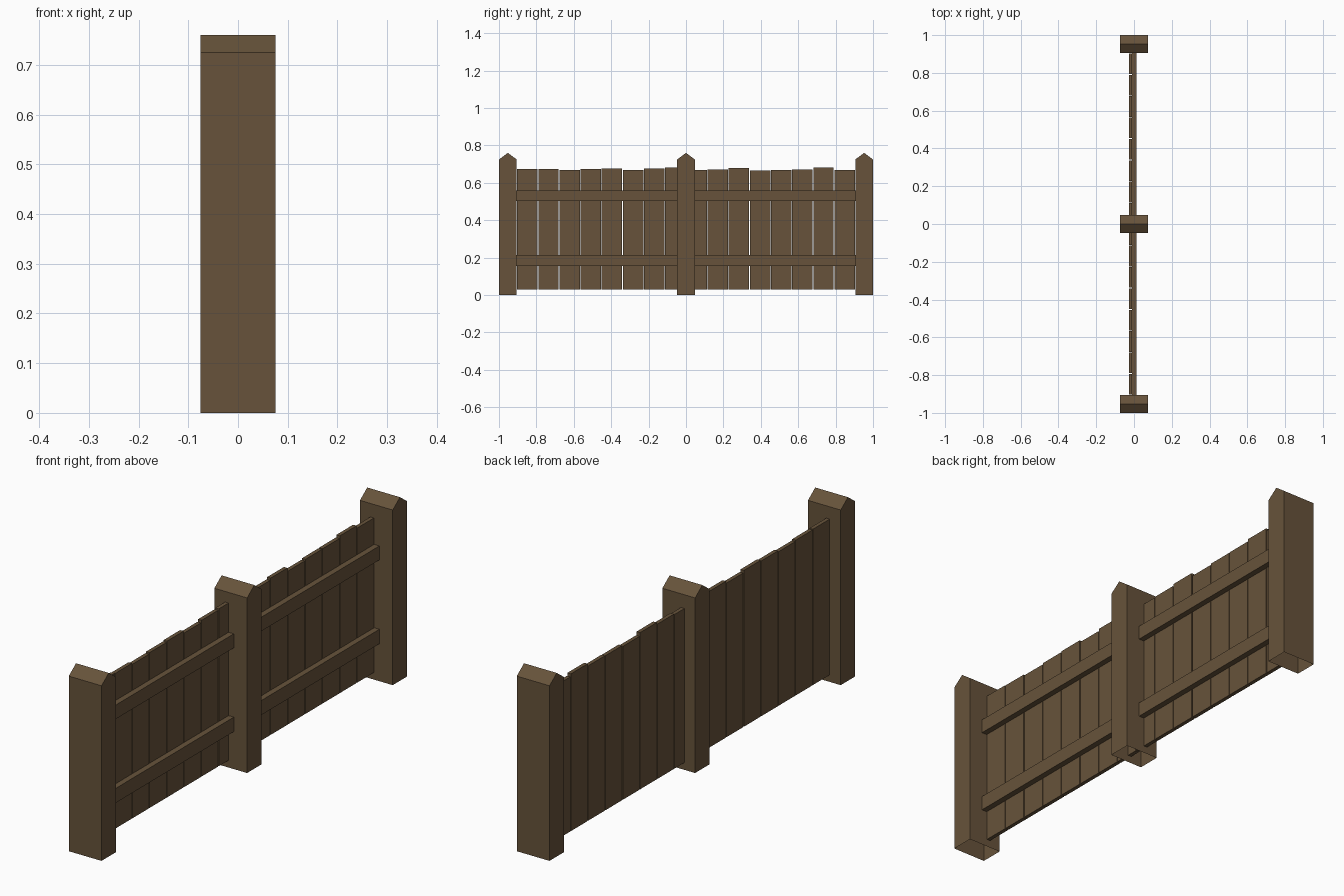
import bpy, bmesh

if "Cube" in bpy.data.objects:
    bpy.data.objects.remove(bpy.data.objects["Cube"])

wood = bpy.data.materials.new("brown wood")
wood.diffuse_color = (0.135, 0.086, 0.043, 1)
wood.use_nodes = True
wood.node_tree.nodes["Principled BSDF"].inputs["Base Color"].default_value = wood.diffuse_color


def make_object(name, bm):
    bmesh.ops.recalc_face_normals(bm, faces=bm.faces)
    mesh = bpy.data.meshes.new(name)
    bm.to_mesh(mesh)
    bm.free()
    mesh.materials.append(wood)
    obj = bpy.data.objects.new(name, mesh)
    bpy.context.collection.objects.link(obj)


def box(name, x0, x1, y0, y1, z0, z1):
    bm = bmesh.new()
    bmesh.ops.create_cube(bm, size=1)
    for v in bm.verts:
        v.co.x = x1 if v.co.x > 0 else x0
        v.co.y = y1 if v.co.y > 0 else y0
        v.co.z = z1 if v.co.z > 0 else z0
    make_object(name, bm)


def post(name, y, half=0.0475, depth=0.075):
    # Gabled profile extruded along x, hollow underneath
    profile = [(-half, 0), (half, 0), (half, 0.725), (0, 0.76), (-half, 0.725)]
    bm = bmesh.new()
    face = bm.faces.new([bm.verts.new((-depth, y + a, z)) for a, z in profile])
    ext = bmesh.ops.extrude_face_region(bm, geom=[face], use_keep_orig=True)
    for v in ext["geom"]:
        if isinstance(v, bmesh.types.BMVert):
            v.co.x = depth
    bmesh.ops.recalc_face_normals(bm, faces=bm.faces)
    base = [f for f in bm.faces if all(v.co.z < 0.001 for v in f.verts)]
    bmesh.ops.delete(bm, geom=base, context='FACES_ONLY')
    make_object(name, bm)


# Three posts
for label, y in (("left", -0.9525), ("middle", 0), ("right", 0.9525)):
    post(label + "_post", y)

# Vertical boards with slightly uneven tops
tops = [0.675, 0.673, 0.668, 0.673, 0.677, 0.668, 0.677, 0.681,
        0.668, 0.671, 0.679, 0.665, 0.670, 0.671, 0.681, 0.670]
pitch = 1.81 / len(tops)
for i, top in enumerate(tops):
    y = -0.905 + i * pitch
    box(f"board_{i + 1}", -0.026, -0.01, y + 0.002, y + pitch - 0.002, 0.03, top)

# Horizontal rails on the +x side
for label, z0, z1 in (("lower", 0.155, 0.215), ("upper", 0.502, 0.56)):
    box(label + "_rail", -0.01, 0.014, -0.907, 0.907, z0, z1)
